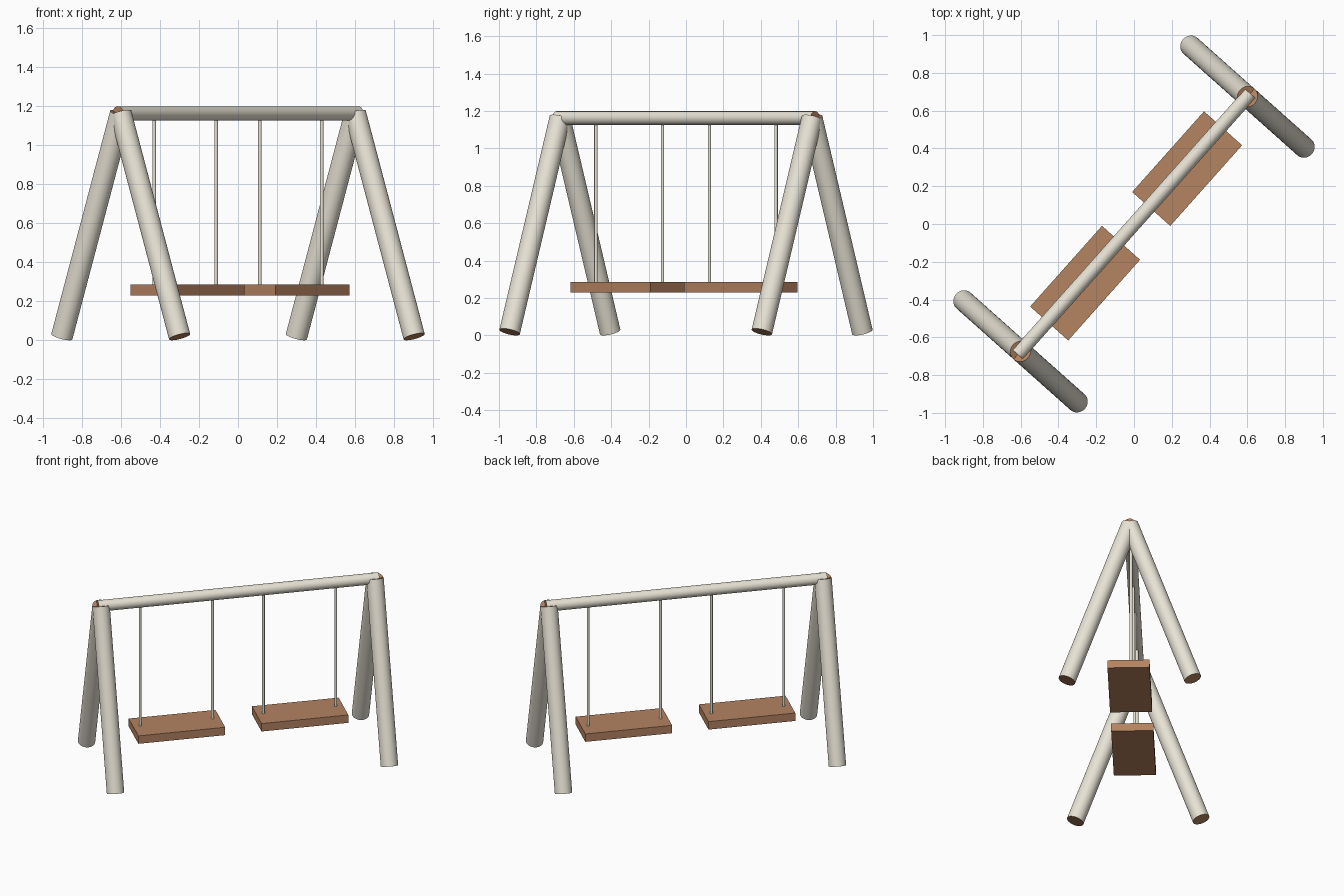
import bpy
from math import radians
from mathutils import Matrix, Vector

if "Cube" in bpy.data.objects:
    bpy.data.objects.remove(bpy.data.objects["Cube"])

ROT = Matrix.Rotation(radians(48.3), 4, 'Z')  # the swing stands diagonally


def material(name, rgb):
    m = bpy.data.materials.new(name)
    m.diffuse_color = (*rgb, 1)
    m.use_nodes = True
    m.node_tree.nodes["Principled BSDF"].inputs["Base Color"].default_value = m.diffuse_color
    return m


cream = material("cream_paint", (0.80, 0.76, 0.66))
brown = material("brown_wood", (0.46, 0.23, 0.12))


def pole(name, a, b, radius, sides=32, cap=brown):
    """Round pole between two points of the local frame (x along the bar)."""
    a, b = ROT @ Vector(a), ROT @ Vector(b)
    bpy.ops.mesh.primitive_cylinder_add(vertices=sides, radius=radius,
                                        depth=(b - a).length, location=(a + b) / 2)
    ob = bpy.context.object
    ob.name = name
    ob.rotation_euler = (b - a).to_track_quat('Z', 'Y').to_euler()
    ob.data.materials.append(cream)
    ob.data.materials.append(cap)
    for p in ob.data.polygons:
        p.material_index = 1 if len(p.vertices) > 4 else 0
    bpy.ops.object.shade_smooth_by_angle(angle=radians(40))


# Top bar
pole("top_bar", (-0.925, 0, 1.162), (0.925, 0, 1.162), 0.037)

for s, side in ((-1, "left"), (1, "right")):
    # A-frame legs
    for t, face in ((-1, "front"), (1, "back")):
        pole(f"{side}_{face}_leg", (s * 0.903, t * 0.404, 0.019),
             (s * 0.903, 0, 1.162), 0.056)
    # Ropes
    for u, pos in ((0.168, "inner"), (0.645, "outer")):
        pole(f"{side}_{pos}_rope", (s * u, 0, 0.27), (s * u, 0, 1.15), 0.009, 12, cream)
    # Seat plank
    bpy.ops.mesh.primitive_cube_add(size=1, location=ROT @ Vector((s * 0.406, -0.015, 0.258)))
    seat = bpy.context.object
    seat.name = f"{side}_seat"
    seat.scale = (0.572, 0.27, 0.056)
    seat.rotation_euler = (0, 0, radians(48.3))
    seat.data.materials.append(brown)
